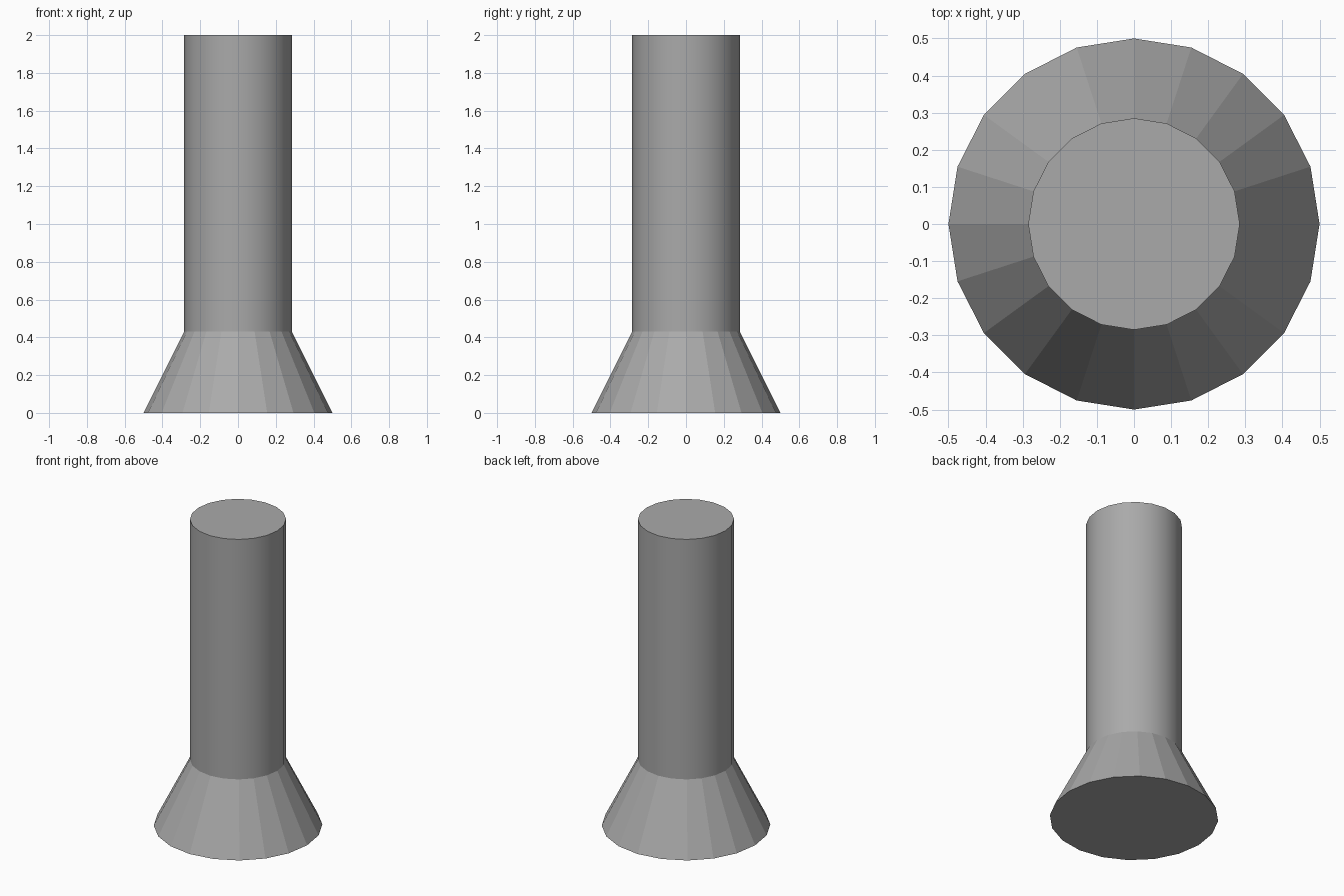
import bpy
import bmesh
from mathutils import Matrix

SIDES = 20
SHAFT_RADIUS = 0.285
FLARE_TOP = 0.43

cube = bpy.data.objects.get("Cube")
if cube:
    bpy.data.objects.remove(cube, do_unlink=True)

# Single plain grey material
grey = bpy.data.materials.new("grey")
grey.use_nodes = True
colour = (0.4, 0.4, 0.4, 1)
grey.diffuse_color = colour
grey.node_tree.nodes["Principled BSDF"].inputs["Base Color"].default_value = colour


def add_round_part(name, bottom_radius, top_radius, z0, z1, cap_direction, smooth):
    """Tapered tube closed only at the end facing cap_direction."""
    bm = bmesh.new()
    bmesh.ops.create_cone(bm, cap_ends=True, segments=SIDES, radius1=bottom_radius,
                          radius2=top_radius, depth=z1 - z0,
                          matrix=Matrix.Translation((0, 0, (z0 + z1) / 2)))
    bm.normal_update()
    # Remove the hidden cap where the two parts meet
    hidden = [f for f in bm.faces if f.normal.z * cap_direction < -0.9]
    bmesh.ops.delete(bm, geom=hidden, context='FACES_ONLY')
    # Round the sides but keep the end rim crisp
    for face in bm.faces:
        face.smooth = smooth and abs(face.normal.z) < 0.9
    for edge in bm.edges:
        if len(edge.link_faces) == 2 and edge.calc_face_angle() > 0.6:
            edge.smooth = False
    mesh = bpy.data.meshes.new(name)
    bm.to_mesh(mesh)
    bm.free()
    mesh.materials.append(grey)
    part = bpy.data.objects.new(name, mesh)
    bpy.context.collection.objects.link(part)
    return part


# Faceted flared foot and smooth upright shaft
add_round_part("flared_base", 0.5, SHAFT_RADIUS, 0, FLARE_TOP, -1, False)
add_round_part("shaft", SHAFT_RADIUS, SHAFT_RADIUS, FLARE_TOP, 2, 1, True)
